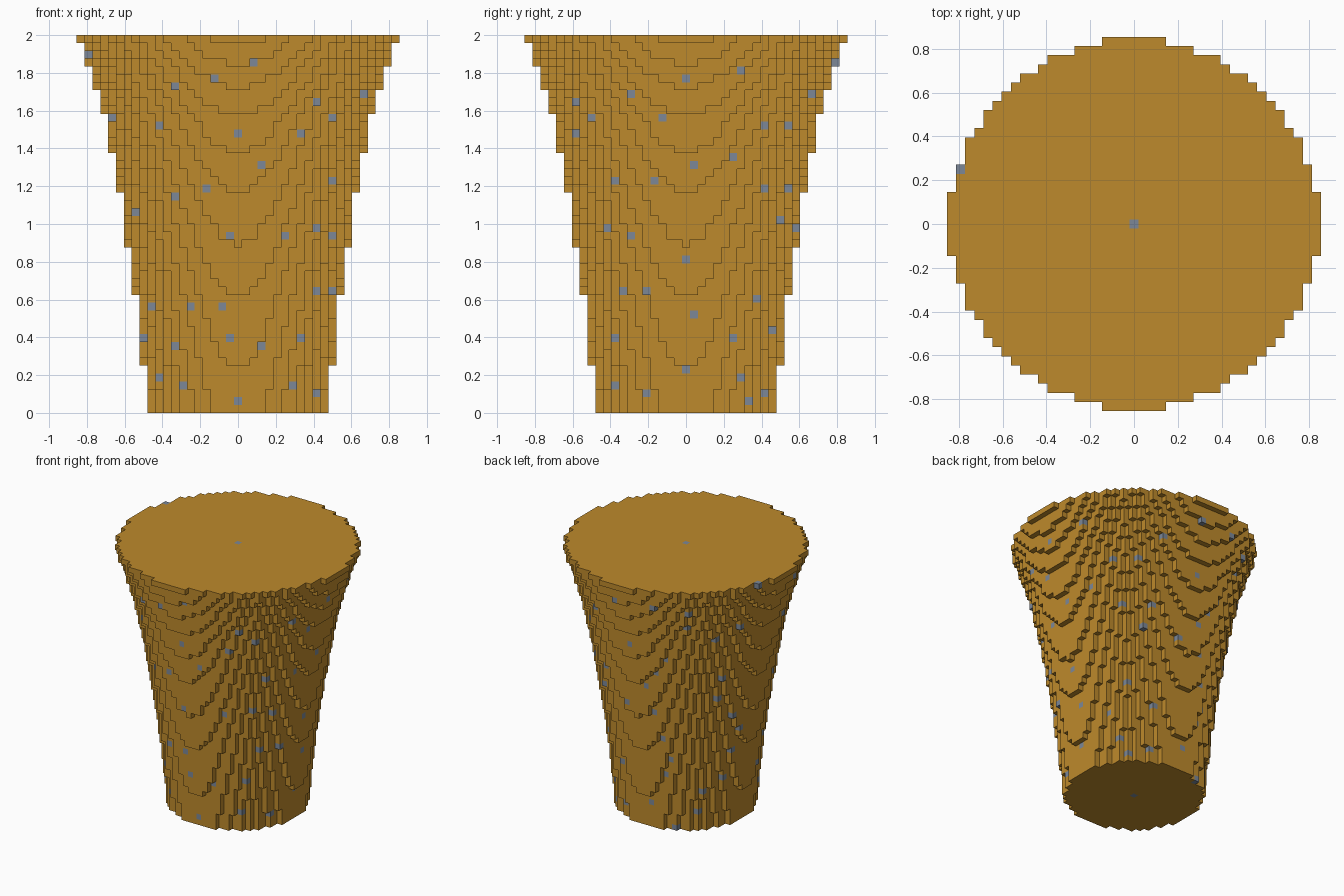
import bpy, bmesh, math, random
from mathutils import Vector

if "Cube" in bpy.data.objects:
    bpy.data.objects.remove(bpy.data.objects["Cube"], do_unlink=True)

LAYERS = 48
SIZE = 2 / LAYERS

# Flared profile: (layer, radius), both counted in blocks
PROFILE = [(0, 11.45), (6, 12.06), (15, 13.07), (21, 14.0), (28, 15.08), (33, 16.08),
           (38, 17.2), (41, 18.07), (44, 19.05), (47, 20.235)]

# Speck positions as (sideways block, layer) on the front and on the left flank
FRONT_SPECKS = [(-19, 45), (2, 44), (-3, 42), (-8, 41), (10, 39), (16, 40), (-16, 37), (12, 37),
                (-10, 36), (0, 35), (8, 35), (3, 31), (12, 29), (-4, 28), (-8, 27), (-13, 25),
                (10, 23), (-1, 22), (6, 22), (12, 22), (10, 15), (12, 15), (-11, 13), (-6, 13),
                (-2, 13), (-12, 9), (-1, 9), (8, 9), (-8, 8), (3, 8), (-10, 4), (-7, 3),
                (7, 3), (10, 2), (0, 1)]
FLANK_SPECKS = [(7, 43), (19, 44), (0, 42), (16, 40), (-3, 37), (10, 36), (13, 36), (1, 31),
                (6, 32), (-4, 29), (10, 28), (13, 28), (12, 24), (14, 23), (0, 19), (9, 14),
                (1, 12), (6, 9), (11, 10), (0, 5), (12, 5), (7, 4), (10, 2), (8, 1)]


def make_material(name, colour):
    mat = bpy.data.materials.new(name)
    mat.use_nodes = True
    mat.diffuse_color = (*colour, 1)
    bsdf = next(n for n in mat.node_tree.nodes if n.type == 'BSDF_PRINCIPLED')
    bsdf.inputs["Base Color"].default_value = (*colour, 1)
    return mat


def radius_at(layer):
    for (z0, r0), (z1, r1) in zip(PROFILE, PROFILE[1:]):
        if layer <= z1:
            return r0 + (r1 - r0) * (layer - z0) / (z1 - z0)


def reach(across, layer):
    """Outermost block in a row at the given sideways position."""
    return math.floor(math.sqrt(max(radius_at(layer) ** 2 - across ** 2, 0)))


# Solid stack of round block layers
cells = set()
for z in range(LAYERS):
    r = math.floor(radius_at(z))
    for x in range(-r, r + 1):
        half = reach(x, z)
        cells.update((x, y, z) for y in range(-half, half + 1))

# Specks: front, flank, a scatter on the back right, and both end centres
specks = {(x, -reach(x, z), z) for x, z in FRONT_SPECKS}
specks |= {(reach(y, z), y, z) for y, z in FLANK_SPECKS}
specks |= {(0, 0, 0), (0, 0, LAYERS - 1)}
rng = random.Random(4)
for i in range(24):
    z = 2 * i + rng.randint(0, 1)
    x = -round(radius_at(z) * math.sin(rng.uniform(0, math.pi / 2)) - 0.5)
    specks.add((x, reach(x, z), z))

# Skin: one square for every exposed block side
bm = bmesh.new()
corners = {}


def corner(point):
    key = tuple(round(2 * c) for c in point)
    if key not in corners:
        x, y, z = point
        corners[key] = bm.verts.new((x * SIZE, y * SIZE, (z + 0.5) * SIZE))
    return corners[key]


for axis in range(3):
    for sign in (-1, 1):
        normal = Vector((0, 0, 0))
        normal[axis] = sign
        u = Vector((0, 0, 0))
        u[(axis + 1) % 3] = 0.5
        v = normal.cross(u)
        for cell in sorted(cells):
            neighbour = tuple(int(c + n) for c, n in zip(cell, normal))
            if neighbour in cells:
                continue
            middle = Vector(cell) + normal / 2
            ring = [middle - u - v, middle + u - v, middle + u + v, middle - u + v]
            face = bm.faces.new([corner(p) for p in ring])
            face.material_index = int(cell in specks)

mesh = bpy.data.meshes.new("block_cup")
bm.to_mesh(mesh)
bm.free()
mesh.materials.append(make_material("ochre", (0.515, 0.255, 0.025)))
mesh.materials.append(make_material("blue grey", (0.2, 0.245, 0.31)))
cup = bpy.data.objects.new("block_cup", mesh)
bpy.context.collection.objects.link(cup)
